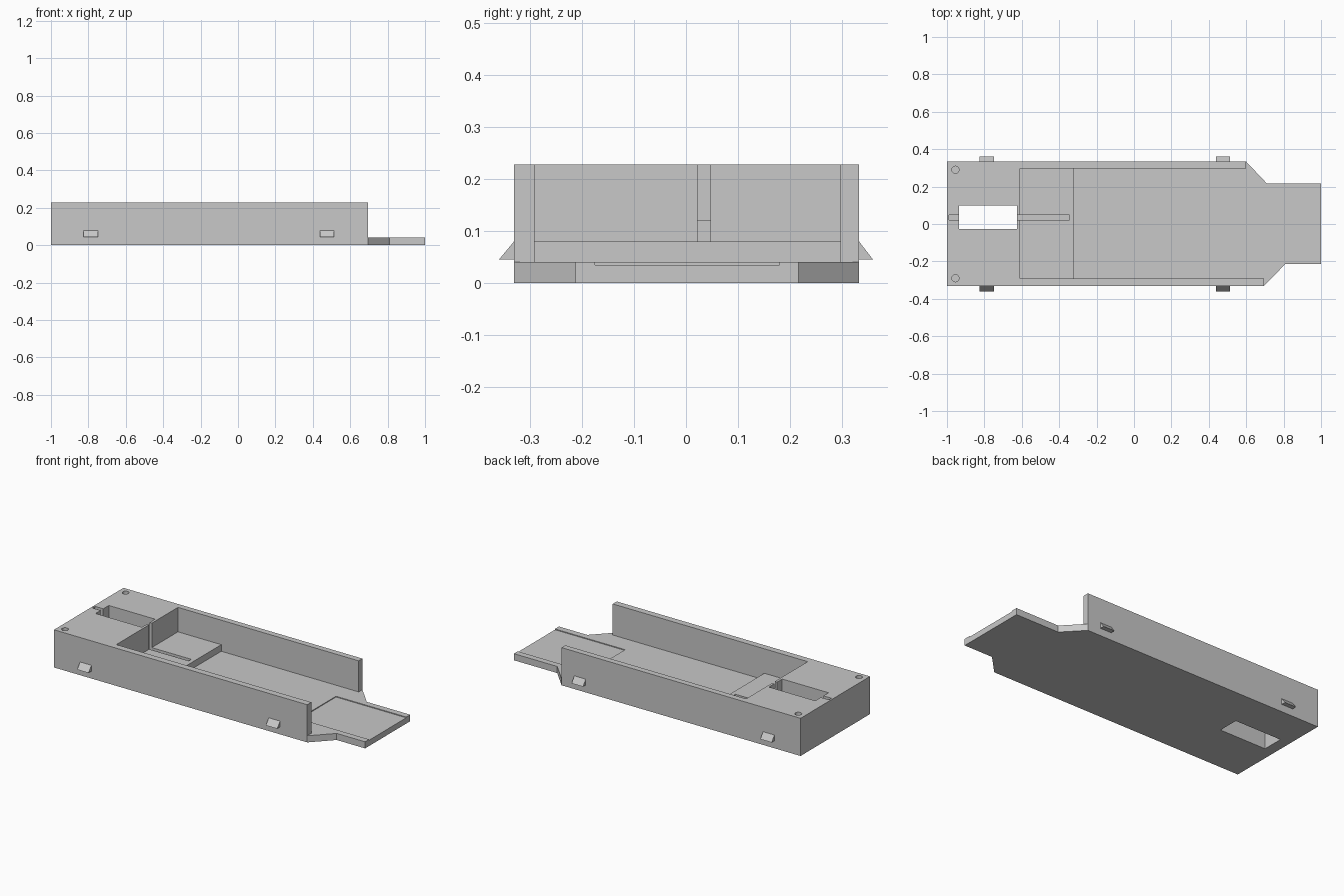
import bpy
import bmesh

cube = bpy.data.objects.get("Cube")
if cube:
    bpy.data.objects.remove(cube, do_unlink=True)

grey = bpy.data.materials.new("light_grey")
grey.use_nodes = True
COLOUR = (0.58, 0.58, 0.58, 1)
grey.diffuse_color = COLOUR
grey.node_tree.nodes["Principled BSDF"].inputs["Base Color"].default_value = COLOUR

HEIGHT, FLOOR, SHELF = 0.228, 0.04, 0.08
FRONT, BACK = -0.331, 0.333
ABOVE = 0.3                     # cutters reach past the top


def prism(name, points, offset):
    """Extrude a closed planar outline along offset."""
    bm = bmesh.new()
    face = bm.faces.new([bm.verts.new(p) for p in points])
    top = bmesh.ops.extrude_face_region(bm, geom=[face])["geom"]
    bmesh.ops.translate(bm, vec=offset,
                        verts=[g for g in top if isinstance(g, bmesh.types.BMVert)])
    bmesh.ops.recalc_face_normals(bm, faces=bm.faces)
    mesh = bpy.data.meshes.new(name)
    bm.to_mesh(mesh)
    bm.free()
    mesh.materials.append(grey)
    obj = bpy.data.objects.new(name, mesh)
    bpy.context.collection.objects.link(obj)
    return obj


def box(name, x, y, z):
    corners = [(x[0], y[0]), (x[1], y[0]), (x[1], y[1]), (x[0], y[1])]
    return prism(name, [(a, b, z[0]) for a, b in corners], (0, 0, z[1] - z[0]))


def cut(target, cutter):
    mod = target.modifiers.new("cut", 'BOOLEAN')
    mod.operation = 'DIFFERENCE'
    mod.solver = 'EXACT'
    mod.object = cutter
    bpy.context.view_layer.objects.active = target
    bpy.ops.object.modifier_apply(modifier=mod.name)
    bpy.data.objects.remove(cutter, do_unlink=True)


# Chassis: solid outline with a narrow tongue at the end
outline = [(-1, FRONT), (0.695, FRONT), (0.81, -0.213), (1, -0.213),
           (1, 0.217), (0.71, 0.217), (0.6, BACK), (-1, BACK)]
chassis = prism("chassis", [(x, y, 0) for x, y in outline], (0, 0, HEIGHT))

# Open bay, raised shelf, wall ends, battery opening, wire slots and tongue recess
inner = (-0.292, 0.297)
slot = (0.022, 0.047)
for name, x, y, z in [
    ("bay", (-0.32, 1.1), inner, FLOOR),
    ("shelf_bay", (-0.61, -0.3), inner, SHELF),
    ("front_wall_end", (0.695, 1.1), (-0.5, 0.1), FLOOR),
    ("back_wall_end", (0.6, 1.1), (0.1, 0.5), FLOOR),
    ("battery_opening", (-0.935, -0.625), (-0.027, 0.1), -0.1),
    ("rear_slot", (-0.99, -0.9), slot, 0.12),
    ("shelf_slot", (-0.65, -0.345), slot, 0.06),
    ("tongue_recess", (0.53, 1.1), (-0.175, 0.18), 0.035),
]:
    cut(chassis, box(name, x, y, (z, ABOVE)))

# Screw holes in the rear block
for y in (-0.29, 0.29):
    bpy.ops.mesh.primitive_cylinder_add(vertices=32, radius=0.019, depth=0.2,
                                        location=(-0.955, y, 0.22))
    cut(chassis, bpy.context.object)
chassis.data.materials.clear()
chassis.data.materials.append(grey)
bpy.ops.object.select_all(action='DESELECT')
chassis.select_set(True)
bpy.context.view_layer.objects.active = chassis
bpy.ops.object.shade_smooth_by_angle(angle=0.5)

# Wedge clips along both sides
for side, wall, out in (("front", FRONT, -0.36), ("back", BACK, 0.36)):
    for end, x in (("rear", -0.825), ("forward", 0.438)):
        profile = [(x, wall, 0.045), (x, out, 0.045), (x, wall, 0.08)]
        prism(f"{side}_{end}_clip", profile, (0.076, 0, 0))
